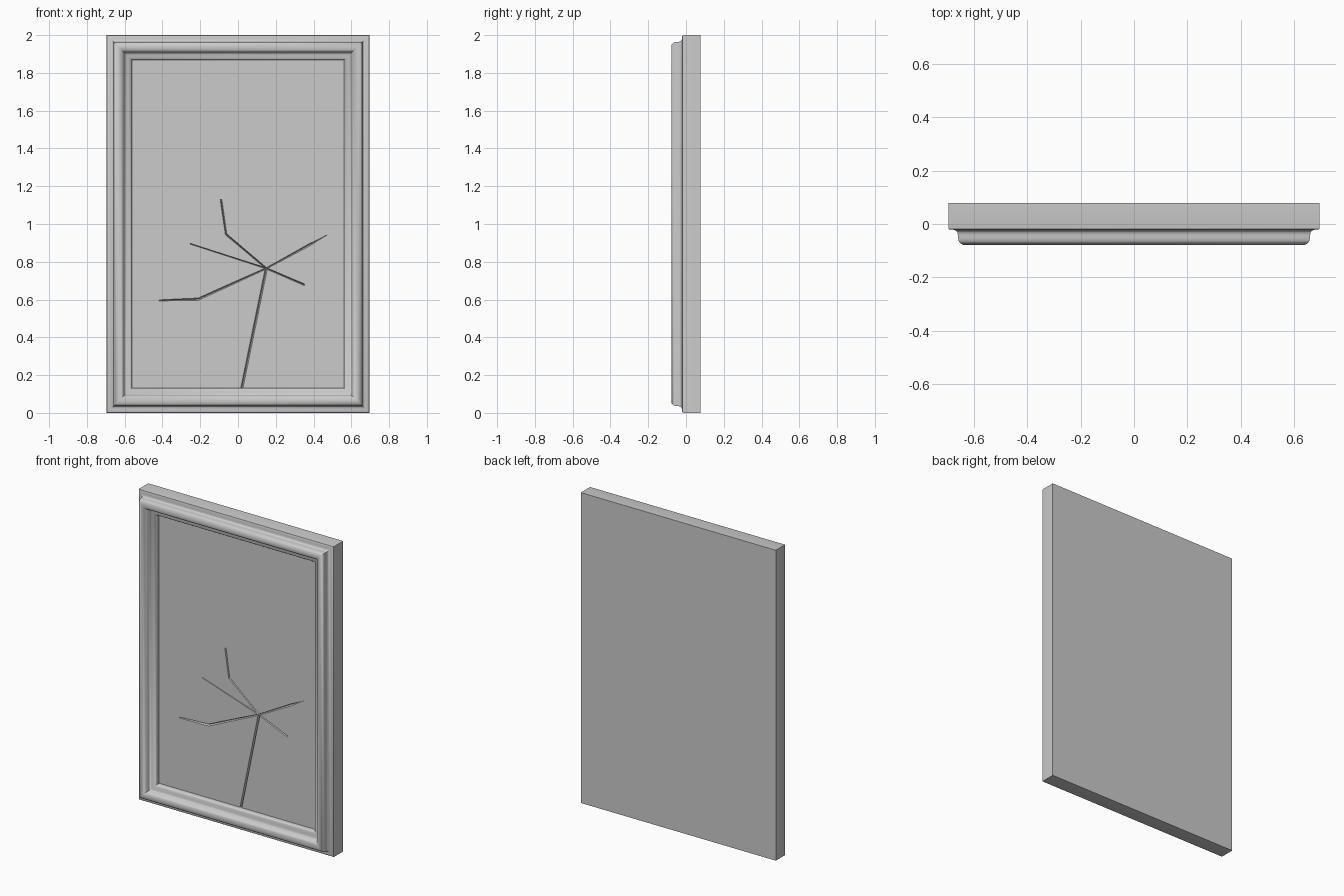
import bpy, bmesh
from mathutils import Vector

if "Cube" in bpy.data.objects:
    bpy.data.objects.remove(bpy.data.objects["Cube"])

HALF_W, HEIGHT, BACK, PANEL_Y = 0.695, 2.0, 0.078, 0.0


def make_object(name, bm):
    bmesh.ops.recalc_face_normals(bm, faces=bm.faces)
    mesh = bpy.data.meshes.new(name)
    bm.to_mesh(mesh)
    bm.free()
    obj = bpy.data.objects.new(name, mesh)
    bpy.context.collection.objects.link(obj)
    return obj


def rect_loop(bm, inset, y):
    w, lo, hi = HALF_W - inset, inset, HEIGHT - inset
    return [bm.verts.new(p) for p in ((-w, y, lo), (w, y, lo), (w, y, hi), (-w, y, hi))]


def loft(bm, loops):
    for a, b in zip(loops, loops[1:]):
        n = len(a)
        for i in range(n):
            j = (i + 1) % n
            bm.faces.new((a[i], a[j], b[j], b[i]))
    bm.faces.new(loops[0])
    bm.faces.new(loops[-1])


# Moulded frame with closed back: profile as (inset from outer edge, y)
profile = [(0, BACK), (0, -.014), (.001, -.018), (.004, -.02), (.018, -.021), (.028, -.024),
           (.034, -.031), (.036, -.042), (.036, -.052), (.039, -.064), (.046, -.073),
           (.056, -.078), (.068, -.078), (.078, -.074), (.087, -.066), (.092, -.055),
           (.094, -.046), (.098, -.041), (.106, -.038), (.116, -.035), (.126, -.03),
           (.131, -.023), (.133, -.015), (.133, .014)]
bm = bmesh.new()
loft(bm, [rect_loop(bm, i, y) for i, y in profile])
frame = make_object("frame", bm)
bpy.context.view_layer.objects.active = frame
frame.select_set(True)
bpy.ops.object.shade_smooth_by_angle(angle=0.7)

# Mirror panel, tucked under the frame lip
bm = bmesh.new()
loft(bm, [rect_loop(bm, .125, PANEL_Y), rect_loop(bm, .125, .03)])
panel = make_object("mirror_panel", bm)

# Cracks: tapering V grooves radiating from the impact point, (x, z, half width)
hub = (.15, .765)
cracks = [
    [(*hub, .008), (.018, .12, .008)],
    [(*hub, .005), (.352, .678, .006)],
    [(*hub, .005), (.375, .888, .008), (.472, .942, .001)],
    [(*hub, .005), (-.063, .945, .006), (-.09, 1.13, .006)],
    [(*hub, .004), (-.255, .896, .0025)],
    [(*hub, .005), (-.21, .602, .008), (-.417, .595, .004)],
]
for n, path in enumerate(cracks):
    bm = bmesh.new()
    loops = []
    pts = [Vector((x, z)) for x, z, _ in path]
    for i, p in enumerate(pts):
        d = (pts[min(i + 1, len(pts) - 1)] - pts[max(i - 1, 0)]).normalized()
        side = Vector((-d.y, d.x)) * path[i][2]
        a, b = p + side, p - side
        top, tip = PANEL_Y - .004, PANEL_Y + .012
        loops.append([bm.verts.new((a.x, top, a.y)), bm.verts.new((b.x, top, b.y)),
                      bm.verts.new((p.x, tip, p.y))])
    loft(bm, loops)
    bmesh.ops.triangulate(bm, faces=bm.faces)
    cutter = make_object(f"crack_cutter_{n + 1}", bm)
    cutter.hide_render = True
    cutter.hide_viewport = True
    mod = panel.modifiers.new(f"crack_{n + 1}", 'BOOLEAN')
    mod.operation, mod.object, mod.solver = 'DIFFERENCE', cutter, 'EXACT'
